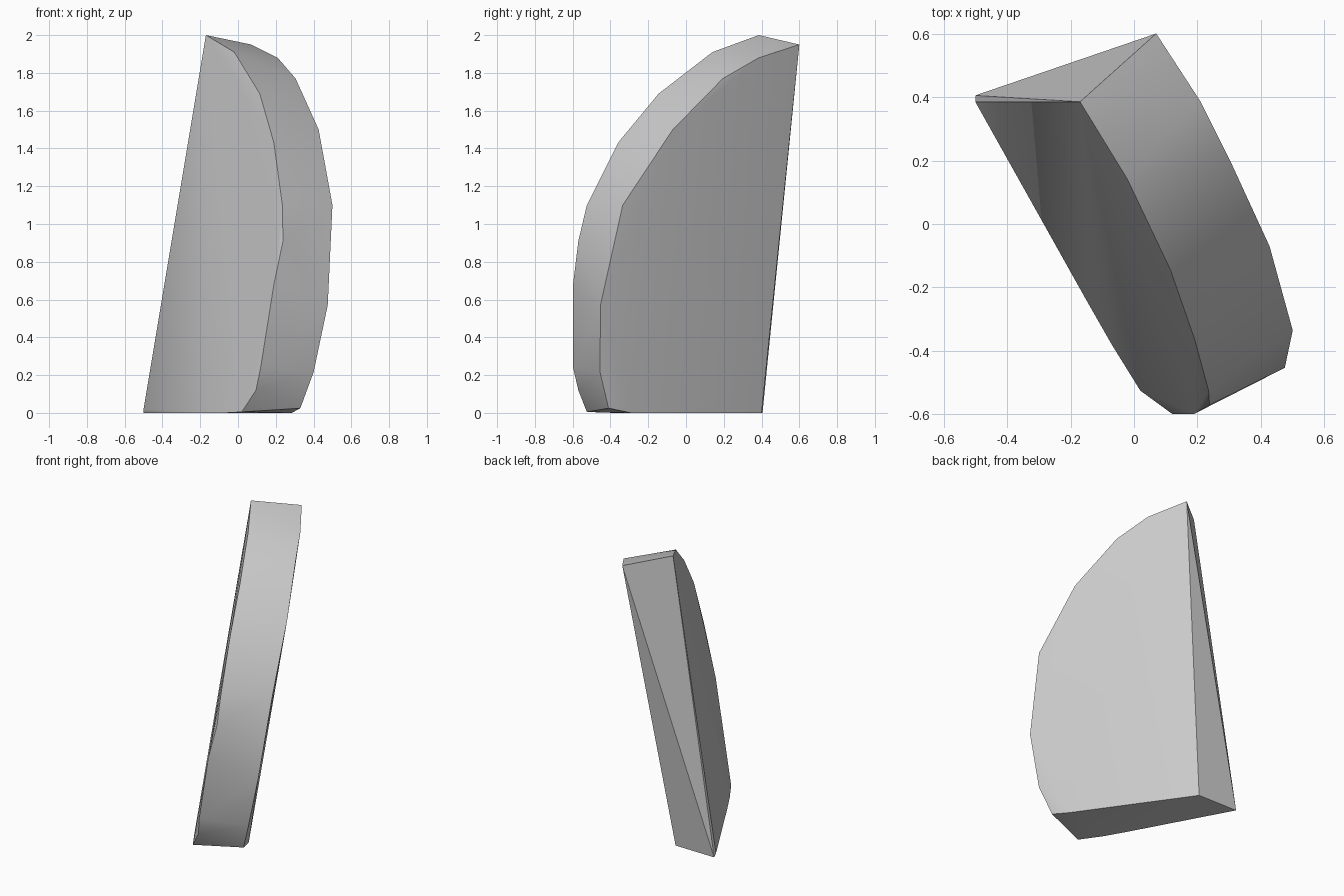
import bpy
import bmesh
import math

cube = bpy.data.objects.get("Cube")
if cube:
    bpy.data.objects.remove(cube)

# Stone-grey material
grey = bpy.data.materials.new("plain_grey")
grey.use_nodes = True
colour = (0.6, 0.6, 0.6, 1)
grey.diffuse_color = colour
grey.node_tree.nodes["Principled BSDF"].inputs["Base Color"].default_value = colour

# Outline of the left-hand side of the slab, from the top down the curve
near_outline = [
    (-.17, .385, 2), (-.02, .14, 1.91), (.115, -.145, 1.69), (.19, -.36, 1.43),
    (.235, -.525, 1.1), (.238, -.57, .91), (.19, -.598, .68), (.12, -.598, .24),
    (.095, -.57, .12), (.02, -.525, .005), (-.07, -.38, 0), (-.15, -.24, 0),
    (-.5, .405, 0), (-.5, .385, .02),
]

# Outline of the opposite side
far_outline = [
    (.07, .6, 1.95), (.21, .385, 1.88), (.305, .195, 1.77), (.427, -.07, 1.5),
    (.5, -.335, 1.1), (.475, -.453, .57), (.4, -.455, .215), (.33, -.41, .025),
    (.285, -.29, 0), (-.2, .4, 0),
]

# Solid slab spanning both outlines
bm = bmesh.new()
for point in near_outline + far_outline:
    bm.verts.new(point)
hull = bmesh.ops.convex_hull(bm, input=bm.verts[:])
loose = [v for v in bm.verts if not v.link_faces]
bmesh.ops.delete(bm, geom=loose, context='VERTS')
bmesh.ops.recalc_face_normals(bm, faces=bm.faces[:])

mesh = bpy.data.meshes.new("curved_slab")
bm.to_mesh(mesh)
bm.free()
mesh.materials.append(grey)
slab = bpy.data.objects.new("curved_slab", mesh)
bpy.context.collection.objects.link(slab)

# Soft curve along the rim, crisp borders
bpy.ops.object.select_all(action='DESELECT')
slab.select_set(True)
bpy.context.view_layer.objects.active = slab
bpy.ops.object.shade_smooth_by_angle(angle=math.radians(35))
